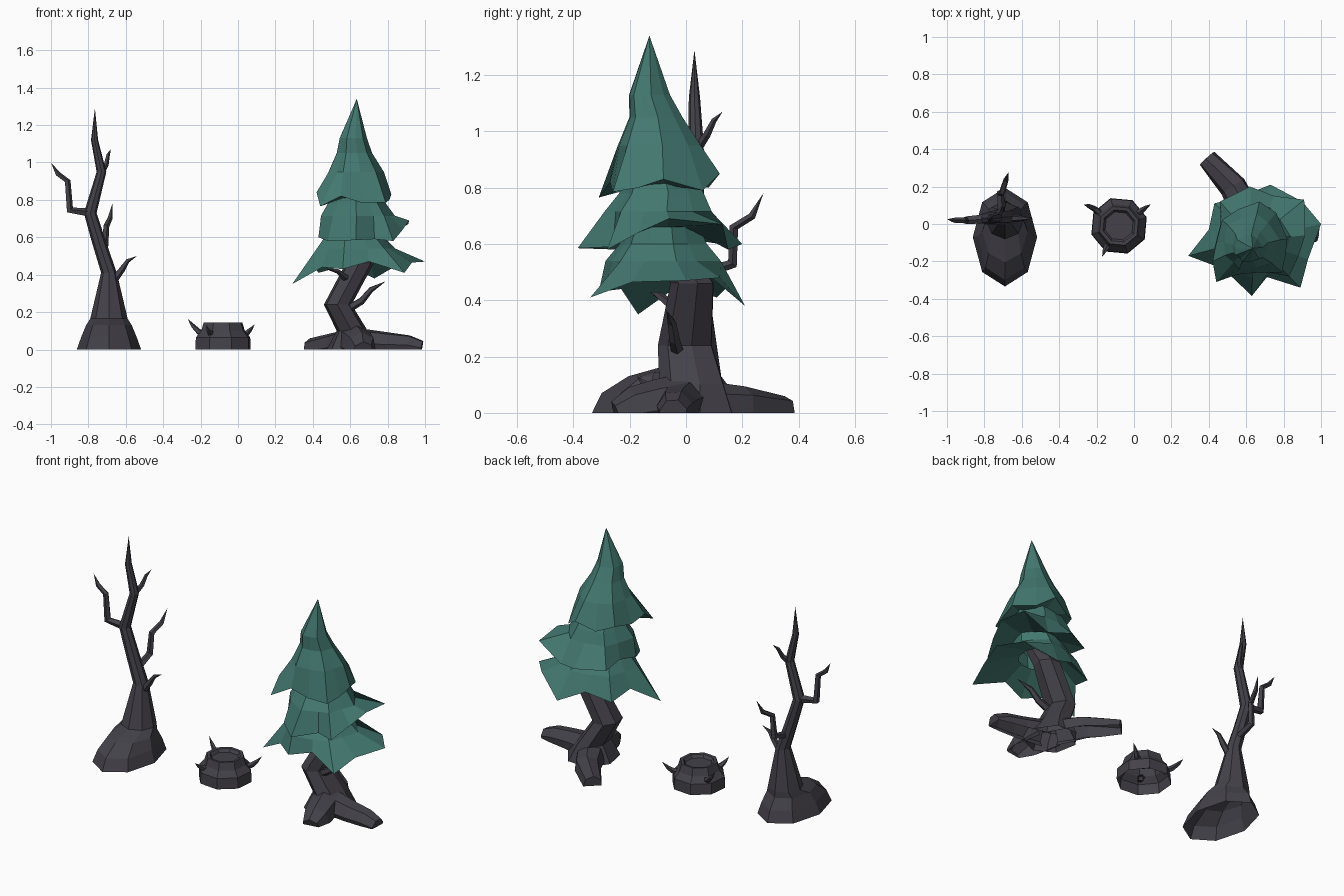
import bpy, bmesh, math
from mathutils import Vector

def material(name, col):
    m = bpy.data.materials.new(name)
    m.diffuse_color = (*col, 1)
    return m

BARK = material("dark_bark", (0.058, 0.054, 0.068))
GREEN = material("pine_green", (0.056, 0.188, 0.162))
UP = Vector((0, 0, 1))

def loft(name, rings, mat, clip=False):
    """Skin equal-sized rings of points; a one-point ring makes a tip."""
    bm = bmesh.new()
    vs = [[bm.verts.new(p) for p in r] for r in rings]
    for a, b in zip(vs, vs[1:]):
        n = len(a)
        for i in range(n):
            j = (i + 1) % n
            if len(b) == 1:
                bm.faces.new((a[i], a[j], b[0]))
            else:
                bm.faces.new((a[i], a[j], b[j], b[i]))
    if len(vs[-1]) > 2:
        bm.faces.new(vs[-1])
    if clip:  # cut flat on the ground
        bmesh.ops.bisect_plane(bm, geom=bm.verts[:] + bm.edges[:] + bm.faces[:],
                               plane_co=(0, 0, 0), plane_no=(0, 0, 1), clear_inner=True)
    bmesh.ops.recalc_face_normals(bm, faces=bm.faces[:])
    me = bpy.data.meshes.new(name)
    bm.to_mesh(me)
    bm.free()
    me.materials.append(mat)
    ob = bpy.data.objects.new(name, me)
    bpy.context.collection.objects.link(ob)
    return ob

def ring(c, rx, ry, n, phase=0.0):
    return [(c[0] + rx * math.cos(phase + math.tau * i / n),
             c[1] + ry * math.sin(phase + math.tau * i / n), c[2]) for i in range(n)]

def tube(name, path, n=5, **kw):
    """Tapered bent limb through (x, y, z, radius) points; radius 0 is a tip."""
    pts = [Vector(p[:3]) for p in path]
    rings = []
    for i, p in enumerate(pts):
        t = (pts[min(i + 1, len(pts) - 1)] - pts[max(i - 1, 0)]).normalized()
        q = UP.rotation_difference(t)
        r = path[i][3]
        rings.append([p] if r == 0 else
                     [p + q @ Vector(v) for v in ring((0, 0, 0), r, r, n)])
    return loft(name, rings, BARK, **kw)

# --- Dead tree: flared base with a lump at the front, bent trunk
dead = [((-.69, -.07, 0), .172, .264), ((-.69, -.065, .07), .147, .235), ((-.69, -.04, .13), .122, .165),
        ((-.69, .02, .165), .10, .10), ((-.69, .04, .41), .042, .045),
        ((-.745, .035, .58), .038, .038), ((-.79, .03, .73), .034, .034),
        ((-.73, .035, .95), .026, .028), ((-.767, .03, 1.12), .019, .02)]
loft("dead_tree_trunk", [ring(c, a, b, 8) for c, a, b in dead] + [[(-.765, .03, 1.29)]], BARK)
dead_limbs = {
    "left": [(-.78, .03, .73, .026), (-.90, .02, .745, .022), (-.912, .02, .90, .017),
             (-.965, .02, .94, .014), (-1.0, .025, 1.0, 0)],
    "back": [(-.71, .04, .49, .022), (-.715, .165, .53, .02), (-.705, .17, .66, .017),
             (-.685, .235, .70, .014), (-.672, .275, .78, 0)],
    "right": [(-.68, .03, .35, .022), (-.62, .03, .43, .018), (-.59, .03, .475, .012),
              (-.54, .03, .50, 0)],
    "upper": [(-.735, .04, .94, .018), (-.705, .075, .99, .014), (-.695, .10, 1.04, .01),
              (-.68, .13, 1.07, 0)],
}
for k, p in dead_limbs.items():
    tube("dead_tree_branch_" + k, p, 5)

# --- Stump with a shallow recessed top and three thorns
prof = [(.155, 0), (.152, .065), (.122, .10), (.108, .145), (.09, .143), (.078, .125)]
loft("stump", [ring((-.08, -.01, z), r, r, 8, .3) for r, z in prof], BARK)
thorns = [[(-.17, .05, .07, .02), (-.21, .08, .095, .016), (-.24, .095, .125, .012), (-.27, .105, .165, 0)],
          [(.01, .05, .07, .02), (.045, .075, .085, .016), (.065, .09, .105, .011), (.09, .105, .135, 0)],
          [(-.13, -.09, .08, .02), (-.15, -.13, .09, .016), (-.16, -.15, .105, .011), (-.17, -.175, .13, 0)]]
for i, p in enumerate(thorns):
    tube(f"stump_thorn_{i + 1}", p, 5)

# --- Pine trunk, roots and twigs
pine = [((.62, .02, 0), .15, .16), ((.61, .025, .10), .085, .12), ((.533, 0, .24), .076, .10),
        ((.65, .025, .46), .077, .08), ((.66, -.07, .62), .063, .065), ((.64, -.13, .80), .035, .035)]
loft("pine_trunk", [ring(c, a, b, 7, .2) for c, a, b in pine], BARK)
roots = {
    "back": [(.62, .02, .03, .09), (.53, .20, .02, .075), (.39, .35, .005, .055)],
    "right": [(.62, 0, .03, .09), (.80, -.03, .02, .075), (.91, -.04, .015, .065), (.98, -.045, 0, .05)],
    "front": [(.62, 0, .04, .10), (.64, -.10, .03, .09), (.66, -.18, .015, .08), (.67, -.245, -.01, .055)],
}
for k, p in roots.items():
    tube("pine_root_" + k, p, 7, clip=True)
tube("pine_twig_right", [(.59, -.03, .22, .024), (.66, -.04, .26, .02), (.71, -.05, .32, .016), (.79, -.07, .365, 0)])
tube("pine_twig_left", [(.60, -.02, .37, .022), (.565, -.06, .39, .018), (.53, -.10, .42, .013), (.47, -.13, .43, 0)])

# --- Pine foliage: ragged skirts, each from an uneven rim up to tighter rings
def skirt(name, rim, rings, under, tip=None):
    cx, cy = rings[0][0][:2]
    ang = [math.atan2(y - cy, x - cx) for x, y, z in rim]
    def loop(c, r, k):
        return [(c[0] + r * (1 + k * (-1) ** i) * math.cos(a),
                 c[1] + r * (1 + k * (-1) ** i) * math.sin(a), c[2]) for i, a in enumerate(ang)]
    body = [loop(*under, 0), rim] + [loop(c, r, .05) for c, r in rings]
    if tip:
        body.append([tip])
    loft(name, body, GREEN)

skirt("pine_foliage_lower",
      [(1.0, 0, .47), (.90, .12, .48), (.73, .21, .38), (.58, .15, .45), (.43, .11, .41), (.40, -.03, .45),
       (.29, -.17, .35), (.45, -.23, .44), (.56, -.31, .43), (.70, -.28, .47), (.89, -.34, .41), (.93, -.19, .465)],
      [((.63, -.08, .54), .205), ((.62, -.08, .60), .155), ((.64, -.08, .66), .13)],
      ((.65, -.04, .53), .12))
skirt("pine_foliage_middle",
      [(.915, -.06, .69), (.91, .13, .67), (.75, .15, .58), (.62, .20, .60), (.46, .12, .60), (.46, -.01, .62),
       (.43, -.13, .60), (.48, -.24, .58), (.63, -.385, .585), (.73, -.26, .59), (.83, -.28, .58), (.88, -.17, .64)],
      [((.64, -.09, .715), .19), ((.635, -.08, .78), .15), ((.635, -.09, .85), .12)],
      ((.64, -.08, .66), .12))
skirt("pine_foliage_top",
      [(.82, -.08, .83), (.76, .06, .79), (.67, .12, .85), (.56, .08, .80), (.47, .02, .83), (.44, -.10, .81),
       (.42, -.2, .84), (.44, -.31, .765), (.55, -.27, .82), (.66, -.26, .785), (.79, -.26, .785), (.81, -.17, .80)],
      [((.625, -.10, .95), .148), ((.618, -.11, 1.05), .095), ((.613, -.132, 1.13), .073)],
      ((.64, -.09, .81), .12), (.635, -.13, 1.34))
